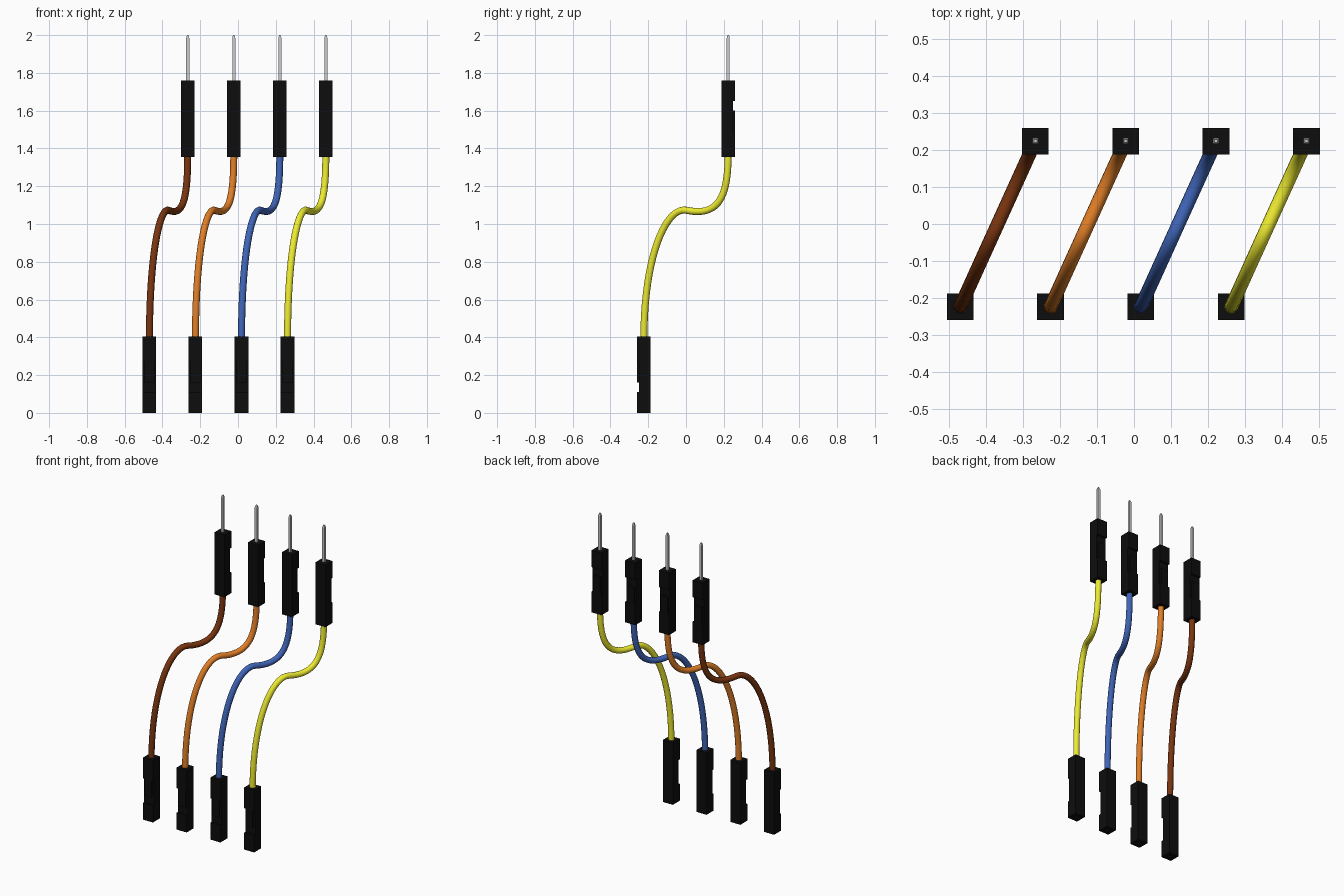
import bpy, bmesh
from math import pi
from mathutils import Matrix, Vector

if "Cube" in bpy.data.objects:
    bpy.data.objects.remove(bpy.data.objects["Cube"])

W, L = 0.072, 0.405            # housing width and length
SHIFT = Vector((0.203, 0.447))  # lower connector to upper connector
Y0 = -0.2235
X0, STEP = -0.469, 0.2437


def material(name, rgb):
    m = bpy.data.materials.new(name)
    m.diffuse_color = (*rgb, 1)
    m.use_nodes = True
    m.node_tree.nodes["Principled BSDF"].inputs["Base Color"].default_value = m.diffuse_color
    return m


def add_object(name, data, mat=None):
    ob = bpy.data.objects.new(name, data)
    bpy.context.collection.objects.link(ob)
    if mat:
        data.materials.append(mat)
    return ob


def box_mesh(name, lo, hi):
    lo, hi = Vector(lo), Vector(hi)
    bm = bmesh.new()
    bmesh.ops.create_cube(bm, size=1)
    for v in bm.verts:
        v.co = Vector((v.co[i] * (hi[i] - lo[i]) for i in range(3))) + (lo + hi) / 2
    me = bpy.data.meshes.new(name)
    bm.to_mesh(me)
    bm.free()
    return me


def housing_mesh(name, socket, mat):
    """Housing with its mating end at z=0 and latch face on -y."""
    h = W / 2
    body = add_object(name, box_mesh(name, (-h, -h, 0), (h, h, L)), mat)
    # latch notch, slits beside the latch tongue, optional pin socket
    cuts = [((-1, -1, 0.11), (1, -h + 0.012, 0.16))]
    for s in (-1, 1):
        a, b = sorted((s * (h - 0.010), s * 1))
        cuts.append(((a, -1, 0.155), (b, -h + 0.012, 0.27)))
    if socket:
        cuts.append(((-0.012, -0.012, -1), (0.012, 0.012, 0.12)))
    cutters = []
    for lo, hi in cuts:
        c = add_object("cutter", box_mesh("cutter", lo, hi))
        c.hide_render = True
        mod = body.modifiers.new("cut", 'BOOLEAN')
        mod.operation, mod.solver, mod.object = 'DIFFERENCE', 'EXACT', c
        cutters.append(c)
    dg = bpy.context.evaluated_depsgraph_get()
    me = bpy.data.meshes.new_from_object(body.evaluated_get(dg))
    for ob in cutters + [body]:
        bpy.data.objects.remove(ob)
    return me


def pin_mesh():
    """Square pin with a tapered tip."""
    me = box_mesh("pin", (-0.008, -0.008, 1.70), (0.008, 0.008, 1.985))
    bm = bmesh.new()
    bm.from_mesh(me)
    top = max(bm.faces, key=lambda f: f.calc_center_median().z)
    tip = bmesh.ops.extrude_discrete_faces(bm, faces=[top])["faces"][0]
    for v in tip.verts:
        v.co = Vector((v.co.x * 0.5, v.co.y * 0.5, 2.0))
    bmesh.ops.remove_doubles(bm, verts=bm.verts, dist=1e-5)
    bm.to_mesh(me)
    bm.free()
    return me


def wire(name, x, mat):
    """S-shaped wire: (fraction along shift, height) for handle, point, handle."""
    path = [((0, 0.2), (0, 0.38), (0, 0.84)),
            ((0.27, 1.09), (0.5, 1.073), (0.90, 1.035)),
            ((1, 1.15), (1, 1.38), (1, 1.5))]
    cu = bpy.data.curves.new(name, 'CURVE')
    cu.dimensions = '3D'
    cu.bevel_depth = 0.0185
    cu.bevel_resolution = 4
    cu.resolution_u = 20
    cu.use_fill_caps = True
    sp = cu.splines.new('BEZIER')
    sp.bezier_points.add(len(path) - 1)
    for bp, knots in zip(sp.bezier_points, path):
        bp.handle_left_type = bp.handle_right_type = 'FREE'
        bp.handle_left, bp.co, bp.handle_right = [
            (x + s * SHIFT.x, Y0 + s * SHIFT.y, z) for s, z in knots]
    sp.use_smooth = True
    return add_object(name, cu, mat)


black = material("black plastic", (0.004, 0.004, 0.004))
colours = {"brown": (0.19, 0.035, 0.005), "orange": (0.75, 0.21, 0.02),
           "blue": (0.05, 0.13, 0.48), "yellow": (0.85, 0.83, 0.03)}
lower = housing_mesh("socket_housing", True, black)
upper = housing_mesh("pin_housing", False, black)
pin = pin_mesh()

# four jumper wires side by side
for i, (name, rgb) in enumerate(colours.items()):
    x = X0 + i * STEP
    add_object(name + "_socket_housing", lower).location = (x, Y0, 0)
    top = add_object(name + "_pin_housing", upper)
    top.matrix_world = (Matrix.Translation((x + SHIFT.x, Y0 + SHIFT.y, 1.76))
                        @ Matrix.Rotation(pi, 4, 'X'))
    add_object(name + "_pin", pin).location = (x + SHIFT.x, Y0 + SHIFT.y, 0)
    wire(name + "_wire", x, material(name, rgb))
